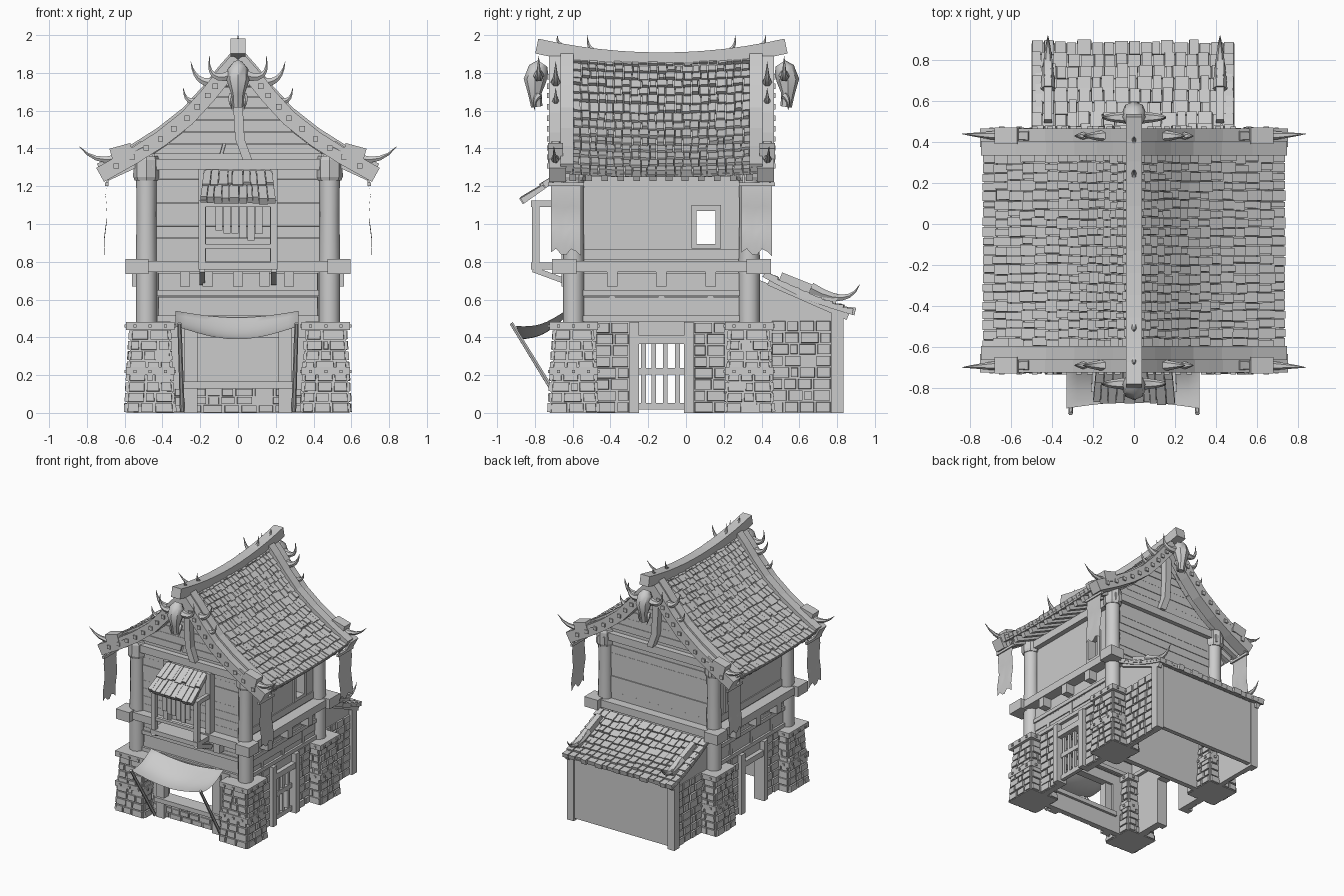
import bpy, bmesh, math, random
from mathutils import Vector as V

random.seed(4)
if "Cube" in bpy.data.objects:
    bpy.data.objects.remove(bpy.data.objects["Cube"])

grey = bpy.data.materials.new("plain_grey")
grey.use_nodes = True
grey.diffuse_color = (0.6, 0.6, 0.6, 1)
grey.node_tree.nodes["Principled BSDF"].inputs["Base Color"].default_value = (0.6, 0.6, 0.6, 1)

X, Y, Z = V((1, 0, 0)), V((0, 1, 0)), V((0, 0, 1))
MID = -0.13                      # the main house is symmetric about this y
ENDS = (-1, 1)
meshes = {}
rnd = random.uniform


def lerp(a, b, t):
    return a + (b - a) * t


def mesh(part):
    return meshes.setdefault(part, bmesh.new())


# ---- helpers -------------------------------------------------------------
def loft(part, rings):
    bm = mesh(part)
    vs = [[bm.verts.new(p) for p in ring] for ring in rings]
    n = len(vs[0])
    faces = [bm.faces.new(vs[0]), bm.faces.new(vs[-1])]
    for a, b in zip(vs, vs[1:]):
        faces += [bm.faces.new((a[i], a[(i + 1) % n], b[(i + 1) % n], b[i])) for i in range(n)]
    bmesh.ops.recalc_face_normals(bm, faces=faces)


def box(part, x0, x1, y0, y1, z0, z1):
    loft(part, [[V((x0, y0, z)), V((x1, y0, z)), V((x1, y1, z)), V((x0, y1, z))] for z in (z0, z1)])


def strip(part, pts, w, h, side):
    """Rectangular bar swept along points; w is measured along side."""
    rings = []
    for i, p in enumerate(pts):
        d = (pts[min(i + 1, len(pts) - 1)] - pts[max(i - 1, 0)]).normalized()
        up = side.cross(d).normalized() * h / 2
        s = side * w / 2
        rings.append([p - s - up, p + s - up, p + s + up, p - s + up])
    loft(part, rings)


def tube(part, pts, radii, sides=8):
    rings, q, old = [], None, None
    for i, p in enumerate(pts):
        d = (pts[min(i + 1, len(pts) - 1)] - pts[max(i - 1, 0)]).normalized()
        q = old.rotation_difference(d) @ q if old else d.to_track_quat('Z', 'Y')
        old = d
        rings.append([p + q @ V((math.cos(a), math.sin(a), 0)) * radii[i]
                      for a in (math.tau * k / sides for k in range(sides))])
    loft(part, rings)


def horn(a, b, c, r):
    a, b, c = V(a), V(b), V(c)
    ts = [i / 6 for i in range(7)]
    tube("horns", [lerp(lerp(a, b, t), lerp(b, c, t), t) for t in ts], [r * (1.03 - t) for t in ts], 6)


def quad(a, b, c, d):
    a, b, c, d = V(a), V(b), V(c), V(d)
    return lambda u, v: lerp(lerp(a, b, u), lerp(d, c, u), v)


def panel(part, P, rows, width, out, depth=0.012, gap=0.005, jit=0.3, tilt=0, lap=0):
    """Rows of separate blocks (stones, planks or tiles) laid over a surface."""
    for r in range(rows):
        v0, v1 = r / rows, (r + 1) / rows
        n = max(1, round((P(1, v0) - P(0, v0)).length / width))
        us = [0] + [(k + rnd(-jit, jit)) / n for k in range(1, n)] + [1]
        for a, b in zip(us, us[1:]):
            low = v0 - rnd(0, lap) / rows
            c = [P(a, low), P(b, low), P(b, v1), P(a, v1)]
            mid = sum(c, V()) / 4
            nor = (c[1] + c[2] - c[0] - c[3]).cross(c[3] + c[2] - c[0] - c[1]).normalized()
            nor *= 1 if nor.dot(out) > 0 else -1
            d = depth * rnd(0.6, 1.2)
            inward = [(mid - p).normalized() * gap for p in c]
            loft(part, [[p + g - nor * 0.015 for p, g in zip(c, inward)],
                        [p + g * 1.8 + nor * (d + (tilt if i < 2 else 0))
                         for i, (p, g) in enumerate(zip(c, inward))]])


def sheet(part, P, nu, nv, thick):
    bm = mesh(part)
    g = [[bm.verts.new(P(i / nu, j / nv)) for j in range(nv + 1)] for i in range(nu + 1)]
    faces = [bm.faces.new((g[i][j], g[i + 1][j], g[i + 1][j + 1], g[i][j + 1]))
             for i in range(nu) for j in range(nv)]
    bmesh.ops.solidify(bm, geom=faces, thickness=thick)


def holed_wall(part, x0, x1, y0, y1, z0, z1, ya, yb, za, zb):
    box(part, x0, x1, y0, ya, z0, z1)
    box(part, x0, x1, yb, y1, z0, z1)
    box(part, x0, x1, ya, yb, zb, z1)
    if za > z0:
        box(part, x0, x1, ya, yb, z0, za)


PROFILE = [(0.0, 1.87), (0.08, 1.78), (0.16, 1.68), (0.27, 1.56), (0.41, 1.45), (0.56, 1.355), (0.73, 1.26)]


def profile(t):
    f = min(max(t, 0), 1) * (len(PROFILE) - 1)
    i = min(int(f), len(PROFILE) - 2)
    return V(PROFILE[i]).lerp(V(PROFILE[i + 1]), f - i)


def sag(y, k):
    return k * ((y - MID) / 0.62) ** 2


# ---- stone piers, corner columns, ring beams -----------------------------
for s in ENDS:
    for e in ENDS:
        cx, cy = s * 0.465, MID + e * 0.465

        def ring(h, z):
            return [V((cx + i * h, cy + j * h, z)) for i, j in ((-1, -1), (1, -1), (1, 1), (-1, 1))]
        lo, hi = ring(0.126, 0), ring(0.1, 0.44)
        loft("stone_piers", [lo, hi])
        for i in range(4):
            j = (i + 1) % 4
            panel("pier_stones", quad(lo[i], lo[j], hi[j], hi[i]), 8, 0.085,
                  (lo[i] + lo[j]) / 2 - V((cx, cy, 0)))
        for z, h in ((0.2, 0.128), (0.44, 0.128)):
            loft("pier_bands", [ring(h, z), ring(h, z + 0.042)])
            for k in (-0.08, 0, 0.08):
                box("band_studs", cx + k - 0.008, cx + k + 0.008, cy - h - 0.008, cy + h + 0.008, z + 0.012, z + 0.028)
                box("band_studs", cx - h - 0.008, cx + h + 0.008, cy + k - 0.008, cy + k + 0.008, z + 0.012, z + 0.028)
        px, py = s * 0.485, MID + e * 0.465
        tube("corner_columns", [V((px, py, z)) for z in (0.47, 0.8, 1.05, 1.3)], [0.056, 0.056, 0.052, 0.055], 12)
        tube("column_capitals", [V((px, py, z)) for z in (1.23, 1.25, 1.34, 1.36)], [0.062, 0.07, 0.068, 0.06], 8)
        bx, by = s * 0.535, MID + e * 0.515
        box("beam_end_blocks", bx - 0.06, bx + 0.06, by - 0.065, by + 0.065, 0.735, 0.815)
    box("ring_beams", s * 0.52 - 0.045, s * 0.52 + 0.045, -0.71, 0.45, 0.745, 0.805)
    box("ring_beams", -0.59, 0.59, MID + s * 0.5 - 0.04, MID + s * 0.5 + 0.04, 0.745, 0.805)
    box("tie_beams", -0.5, 0.5, MID + s * 0.48 - 0.025, MID + s * 0.48 + 0.025, 1.285, 1.345)
    box("tie_beams", s * 0.48 - 0.03, s * 0.48 + 0.03, -0.65, 0.4, 1.25, 1.31)

# ---- ground floor --------------------------------------------------------
box("upper_floor", -0.46, 0.46, -0.58, 0.32, 0.75, 0.78)
box("ground_back_wall", -0.45, 0.45, 0.28, 0.32, 0, 0.75)
box("ground_front_wall", -0.36, 0.36, -0.6, -0.56, 0, 0.13)
panel("front_wall_stones", quad((-0.34, -0.6, 0), (0.34, -0.6, 0), (0.34, -0.6, 0.13), (-0.34, -0.6, 0.13)),
      3, 0.09, -Y)
box("shop_counter", -0.29, 0.29, -0.66, -0.54, 0.13, 0.165)
box("shop_header", -0.36, 0.36, -0.62, -0.56, 0.4, 0.5)
for s in ENDS:
    box("shop_posts", s * 0.25 - 0.035, s * 0.25 + 0.035, -0.64, -0.58, 0, 0.48)
    box("shop_posts", s * 0.32 - 0.05, s * 0.32 + 0.05, -0.6, -0.56, 0.13, 0.4)
    holed_wall("ground_side_walls", s * 0.46 - 0.025, s * 0.46 + 0.025, -0.58, 0.32, 0, 0.48, -0.26, 0, 0, 0.37)
    for a, b in ((-0.48, -0.3), (0.04, 0.21)):
        x = s * 0.488
        panel("side_wall_stones", quad((x, a, 0), (x, b, 0), (x, b, 0.48), (x, a, 0.48)), 8, 0.085, X * s)
    for y in (-0.275, 0.015):
        box("door_frames", s * 0.48 - 0.045, s * 0.48 + 0.045, y - 0.025, y + 0.025, 0, 0.48)
    box("door_frames", s * 0.48 - 0.04, s * 0.48 + 0.04, -0.3, 0.04, 0.365, 0.41)
for z in (0.035, 0.22):
    box("gate_bars", 0.46, 0.49, -0.26, 0, z - 0.018, z + 0.018)
for y in (-0.225, -0.17, -0.11, -0.045):
    box("gate_bars", 0.465, 0.485, y - 0.012, y + 0.012, 0.02, 0.38)

# ---- planked band between the floors -------------------------------------
for s in ENDS:
    x, y = s * 0.46, MID + s * 0.44
    box("band_walls", x - 0.02, x + 0.02, -0.57, 0.31, 0.48, 0.75)
    box("band_walls", -0.45, 0.45, y - 0.02, y + 0.02, 0.48, 0.75)
    fx, fy = x + s * 0.02, y + s * 0.02
    panel("band_planks", quad((fx, -0.55, 0.49), (fx, 0.29, 0.49), (fx, 0.29, 0.74), (fx, -0.55, 0.74)), 4, 0.9, X * s)
    panel("band_planks", quad((-0.43, fy, 0.49), (0.43, fy, 0.49), (0.43, fy, 0.74), (-0.43, fy, 0.74)), 4, 0.9, Y * s)
    for z in (0.5, 0.635):
        box("band_rails", x - 0.045, x + 0.045, -0.55, 0.29, z - 0.015, z + 0.015)
        box("band_rails", -0.43, 0.43, y - 0.045, y + 0.045, z - 0.015, z + 0.015)
    for k in (-0.39, -0.13, 0.13):
        box("side_corbels", s * 0.5 - 0.06, s * 0.5 + 0.06, k - 0.028, k + 0.028, 0.67, 0.745)
        box("band_studs_posts", x - 0.035, x + 0.035, k - 0.015, k + 0.015, 0.49, 0.68)
for k in (-0.28, -0.16, 0, 0.14, 0.27):
    box("front_corbels", k - 0.027, k + 0.027, -0.66, -0.56, 0.67, 0.745)

# ---- upper floor walls and gables ----------------------------------------
for s in ENDS:
    x = s * 0.45
    holed_wall("upper_side_walls", x - 0.02, x + 0.02, -0.58, 0.32, 0.78, 1.4, 0.05, 0.16, 0.89, 1.07)
    for a, b, c, d in ((0.03, 0.055, 0.87, 1.1), (0.155, 0.185, 0.87, 1.1), (0.03, 0.185, 0.87, 0.895), (0.03, 0.185, 1.07, 1.1)):
        box("side_window_frames", x - 0.035, x + 0.035, a, b, c, d)
    box("side_wall_boards", s * 0.47 - 0.008, s * 0.47 + 0.008, -0.55, 0.28, 0.81, 0.865)
    y = MID + s * 0.44
    box("upper_end_walls", -0.45, 0.45, y - 0.02, y + 0.02, 0.78, 1.36)
    fy = y + s * 0.02
    panel("end_wall_planks", quad((-0.44, fy, 0.8), (0.44, fy, 0.8), (0.44, fy, 1.3), (-0.44, fy, 1.3)), 8, 0.7, Y * s)
    top = [profile(t / 10) for t in range(8)]
    outline = [(-p.x, p.y - 0.05) for p in reversed(top)] + [(p.x, p.y - 0.05) for p in top[1:]]
    outline += [(0.45, 1.3), (-0.45, 1.3)]
    loft("gable_walls", [[V((a, y + k, b)) for a, b in outline] for k in (-0.02, 0.02)])

    def gable(u, v):
        p = profile(lerp(0.72, 0.08, v))
        return V((lerp(-p.x, p.x, u), fy, p.y - 0.05))
    panel("gable_planks", gable, 7, 0.6, Y * s)
    strip("gable_posts", [V((a, MID + s * 0.5, z)) for a, z in ((0.05, 1.34), (0.01, 1.45), (0, 1.62), (0, 1.84))], 0.05, 0.05, X)

# ---- main roof -----------------------------------------------------------
for s in ENDS:
    def roof(u, v):
        p, y = profile(1 - v), lerp(-0.65, 0.39, u)
        return V((s * p.x, y, p.y + sag(y, 0.025)))
    sheet("roof_deck", roof, 8, 12, 0.02)
    panel("roof_tiles", roof, 15, 0.046, V((s, 0, 1)), depth=0.012, gap=0.003, jit=0.2, tilt=0.014, lap=0.35)
    for k in range(12):
        y = -0.6 + k * 0.085
        strip("rafters", [V((s * 0.45, y, 1.36)), V((s * 0.7, y, 1.245))], 0.035, 0.04, Y)
    for e in ENDS:
        y = MID + e * 0.55
        pts = [profile(t / 12) for t in range(13)]
        strip("bargeboards", [V((s * p.x, y, p.y)) for p in pts], 0.09, 0.085, Y)
        strip("barge_caps", [V((s * (p.x + 0.01), y - e * 0.05, p.y + 0.045)) for p in pts], 0.07, 0.03, Y)
        for t in range(2, 12):
            p = profile(t / 12)
            box("barge_studs", s * p.x - 0.014, s * p.x + 0.014, y + e * 0.04, y + e * 0.055, p.y - 0.014, p.y + 0.014)
        # horns lashed to the eaves and rakes
        y = MID + e * 0.56
        strip("horn_blocks", [V((s * 0.56, y, 1.39)), V((s * 0.67, y, 1.36))], 0.08, 0.08, Y)
        horn((s * 0.5, y, 1.41), (s * 0.72, y, 1.27), (s * 0.84, y + e * 0.01, 1.41), 0.038)
        horn((s * 0.13, y, 1.75), (s * 0.23, y, 1.74), (s * 0.25, y, 1.86), 0.03)
        horn((s * 0.19, y, 1.66), (s * 0.28, y, 1.62), (s * 0.29, y, 1.72), 0.028)
        # hanging cloth banners
        y0 = MID + e * 0.505

        def banner(u, v):
            ragged = 0.02 * math.sin(u * 11) * (1 - v)
            return V((s * (0.705 - 0.012 * v + 0.006 * math.sin(v * 9)), y0 + lerp(-0.08, 0.08, u), 0.85 + ragged + 0.36 * v))
        sheet("banners", banner, 6, 6, 0.006)
        strip("banner_rods", [V((s * 0.695, y0 - 0.095, 1.21)), V((s * 0.695, y0 + 0.095, 1.21))], 0.02, 0.02, X)
        for k in (-0.07, 0.07):
            strip("banner_rods", [V((s * 0.695, y0 + k, 1.2)), V((s * 0.68, y0 + k, 1.28))], 0.01, 0.01, Y)

ys = [MID + 0.66 * k / 6 for k in range(-6, 7)]
strip("ridge_beam", [V((0, y, 1.868 + sag(y, 0.065))) for y in ys], 0.08, 0.08, X)
for e in ENDS:
    for d, h in ((0.36, 0.095), (0.52, 0.06)):
        y, z = MID + e * d, 1.9 + sag(MID + d, 0.065)
        horn((0, y - e * 0.03, z - 0.02), (0, y + e * 0.04, z), (0, y + e * 0.03, min(z + h, 2)), 0.022)
    # horned skulls on the gable peaks
    y = MID + e * 0.65
    tube("skulls", [V((0, y + e * k, z)) for k, z in ((-0.02, 1.85), (0, 1.82), (0.02, 1.76), (0.02, 1.69), (0.01, 1.62))],
         [0.03, 0.055, 0.06, 0.036, 0.03], 8)
    for s in ENDS:
        horn((s * 0.03, y, 1.79), (s * 0.17, y, 1.74), (s * 0.15, y, 1.89), 0.03)
        horn((s * 0.03, y, 1.68), (s * 0.05, y + e * 0.03, 1.66), (s * 0.03, y + e * 0.02, 1.6), 0.02)

# ---- bay window ----------------------------------------------------------
box("bay_sill", -0.21, 0.21, -0.82, -0.58, 0.76, 0.795)
box("bay_rail", -0.2, 0.2, -0.81, -0.785, 0.87, 0.895)
box("bay_header", -0.21, 0.21, -0.82, -0.78, 1.09, 1.125)
for s in ENDS:
    x = s * 0.19
    box("bay_posts", x - 0.018, x + 0.018, -0.815, -0.775, 0.78, 1.11)
    box("bay_posts", x - 0.02, x + 0.02, -0.66, -0.58, 0.78, 1.29)
    box("bay_posts", x - 0.015, x + 0.015, -0.8, -0.6, 1.09, 1.125)
    strip("bay_braces", [V((x, -0.81, 0.76)), V((x, -0.62, 0.69))], 0.03, 0.03, X)
for k in range(6):
    x = -0.1 + k * 0.042
    box("hanging_slats", x - 0.019, x + 0.019, -0.8, -0.79, rnd(0.9, 0.98), 1.1)
bay = quad((-0.2, -0.86, 1.125), (0.2, -0.86, 1.125), (0.18, -0.64, 1.28), (-0.18, -0.64, 1.28))
sheet("bay_roof", bay, 1, 1, 0.02)
panel("bay_roof_shingles", bay, 2, 0.042, V((0, -1, 1)), tilt=0.01, lap=0.2, gap=0.003)


# ---- cloth awning on poles -----------------------------------------------
def awning(u, v):
    droop = 0.07 * math.sin(math.pi * u) * (1 - 0.5 * v) + 0.03 * math.sin(math.pi * v)
    return V((lerp(-0.33, 0.32, u), lerp(-0.9, -0.64, v) + 0.03 * math.sin(math.pi * u) * (1 - v),
              lerp(0.46, 0.54, v) - droop))


sheet("awning", awning, 12, 8, 0.008)
for s in ENDS:
    tube("awning_poles", [V((s * 0.31, -0.925, 0.475)), V((s * 0.295, -0.64, 0.01))], [0.011, 0.013], 6)

# ---- rear lean-to --------------------------------------------------------
for s in ENDS:
    side = [(0.3, 0), (0.81, 0), (0.81, 0.53), (0.3, 0.74)]
    loft("lean_to_sides", [[V((s * k, a, b)) for a, b in side] for k in (0.42, 0.455)])
    x = s * 0.455
    panel("lean_to_stones", quad((x, 0.45, 0), (x, 0.77, 0), (x, 0.77, 0.49), (x, 0.45, 0.49)), 8, 0.085, X * s)
    box("lean_to_posts", s * 0.45 - 0.03, s * 0.45 + 0.03, 0.77, 0.835, 0, 0.54)
    strip("lean_to_rails", [V((s * 0.465, 0.44, 0.7)), V((s * 0.465, 0.86, 0.515))], 0.03, 0.05, X)
    strip("lean_to_roof_logs", [V((s * 0.42, 0.5, 0.72)), V((s * 0.42, 0.8, 0.6))], 0.04, 0.05, X)
    horn((s * 0.42, 0.66, 0.66), (s * 0.42, 0.86, 0.55), (s * 0.42, 0.92, 0.68), 0.035)
box("lean_to_back_wall", -0.45, 0.45, 0.79, 0.825, 0.02, 0.54)


def lean_roof(u, v):
    return V((lerp(-0.5, 0.49, u), 0.88 - 0.47 * v, 0.535 + 0.2 * v - 0.02 * math.sin(math.pi * v)))


sheet("lean_to_deck", lean_roof, 1, 6, 0.02)
panel("lean_to_tiles", lean_roof, 8, 0.06, V((0, 1, 1)), gap=0.003, jit=0.25, tilt=0.012, lap=0.3)

# ---- turn every part into an object --------------------------------------
ROUND = {"corner_columns", "horns", "skulls", "awning_poles", "awning", "banners"}
for part, bm in meshes.items():
    bmesh.ops.recalc_face_normals(bm, faces=bm.faces[:])
    data = bpy.data.meshes.new(part)
    bm.to_mesh(data)
    bm.free()
    data.materials.append(grey)
    ob = bpy.data.objects.new(part, data)
    bpy.context.collection.objects.link(ob)
    if part in ROUND:
        bpy.ops.object.select_all(action='DESELECT')
        ob.select_set(True)
        bpy.context.view_layer.objects.active = ob
        bpy.ops.object.shade_smooth_by_angle(angle=math.radians(40))
